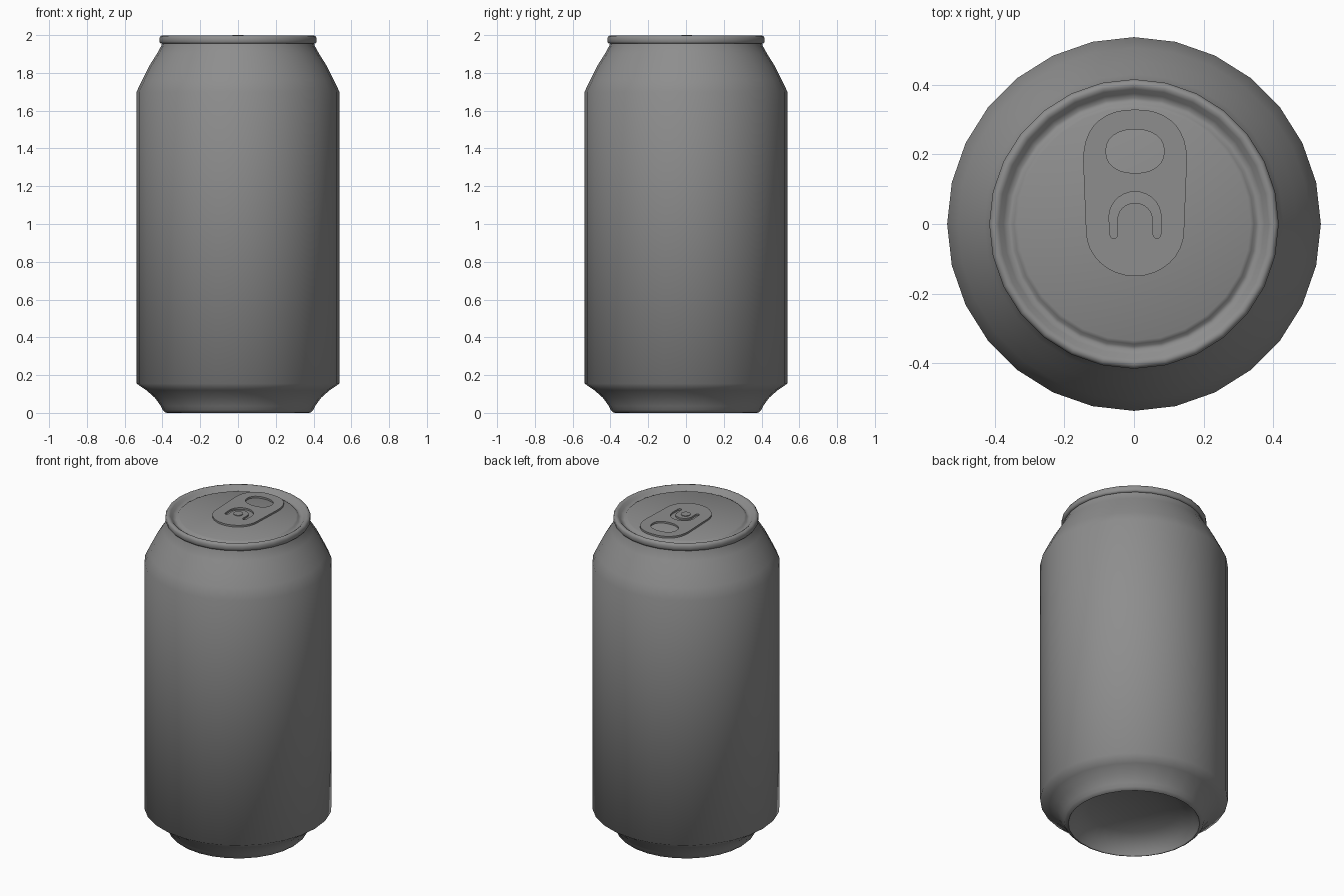
import bpy, bmesh
from math import sin, cos, pi, radians, copysign

if "Cube" in bpy.data.objects:
    bpy.data.objects.remove(bpy.data.objects["Cube"])

SIDES = 28

# Dark grey metal
metal = bpy.data.materials.new("dark_metal")
metal.diffuse_color = (0.27, 0.27, 0.27, 1)
metal.use_nodes = True
metal.node_tree.nodes["Principled BSDF"].inputs["Base Color"].default_value = metal.diffuse_color


def select(obj):
    bpy.ops.object.select_all(action='DESELECT')
    obj.select_set(True)
    bpy.context.view_layer.objects.active = obj


def finish(obj, angle=35):
    obj.data.materials.append(metal)
    select(obj)
    bpy.ops.object.shade_smooth_by_angle(angle=radians(angle))


def lathe(name, profile, sides=SIDES, center=(0, 0), angle=35):
    """Revolve (radius, z) points about z; radius 0 closes to a single point."""
    bm = bmesh.new()
    rings = []
    for r, z in profile:
        n = sides if r > 0 else 1
        rings.append([bm.verts.new((center[0] + r * sin(2 * pi * i / sides),
                                    center[1] + r * cos(2 * pi * i / sides), z))
                      for i in range(n)])
    for a, b in zip(rings, rings[1:]):
        for i in range(sides):
            j = (i + 1) % sides
            quad = [a[i % len(a)], a[j % len(a)], b[j % len(b)], b[i % len(b)]]
            bm.faces.new(list(dict.fromkeys(quad)))
    bmesh.ops.recalc_face_normals(bm, faces=bm.faces)
    mesh = bpy.data.meshes.new(name)
    bm.to_mesh(mesh)
    bm.free()
    obj = bpy.data.objects.new(name, mesh)
    bpy.context.collection.objects.link(obj)
    finish(obj, angle)


def plate(name, outlines, z, half_thickness):
    """Flat plate from closed 2D outlines; inner outlines become holes."""
    curve = bpy.data.curves.new(name, 'CURVE')
    curve.dimensions = '2D'
    curve.fill_mode = 'BOTH'
    curve.extrude = half_thickness
    for pts in outlines:
        s = curve.splines.new('POLY')
        s.points.add(len(pts) - 1)
        for p, (x, y) in zip(s.points, pts):
            p.co = (x, y, 0, 1)
        s.use_cyclic_u = True
    obj = bpy.data.objects.new(name, curve)
    obj.location.z = z
    bpy.context.collection.objects.link(obj)
    select(obj)
    bpy.ops.object.convert(target='MESH')
    finish(bpy.context.object)


def arc(cx, cy, rx, ry, a0, a1, n, power=1.0):
    """Points on an ellipse arc; power below 1 squares off the corners."""
    pts = []
    for i in range(n + 1):
        a = radians(a0 + (a1 - a0) * i / n)
        c, s = cos(a), sin(a)
        pts.append((cx + rx * copysign(abs(c) ** power, c),
                    cy + ry * copysign(abs(s) ** power, s)))
    return pts


# Can body: domed base, foot, wall and neck
dome = [(0.37 * sin(radians(a)), 0.01 + 0.12 * cos(radians(a)))
        for a in (0, 22, 45, 68, 90)]
lathe("can_body", dome + [
    (0.376, 0.0), (0.385, 0.003), (0.398, 0.015), (0.408, 0.036), (0.44, 0.08),
    (0.485, 0.12), (0.537, 0.155), (0.537, 1.70), (0.506, 1.765),
    (0.468, 1.84), (0.43, 1.90), (0.405, 1.945), (0.402, 1.965)], angle=65)

# Lid: rolled rim, inward slope, shallow groove and flat panel
lathe("lid", [
    (0.400, 1.955), (0.410, 1.955), (0.416, 1.965), (0.416, 1.985),
    (0.409, 1.996), (0.398, 1.998), (0.388, 1.992), (0.375, 1.978),
    (0.362, 1.97), (0.352, 1.972), (0.345, 1.98), (0.335, 1.985),
    (0.0, 1.985)], angle=60)

# Pull tab with a finger hole and a U-shaped slot
outline = (arc(0.003, 0.18, 0.149, 0.149, 0, 180, 18, 0.85)
           + arc(0.003, -0.02, 0.141, 0.13, 180, 360, 16))
finger_hole = arc(0.003, 0.209, 0.084, 0.063, 0, 345, 23, 0.9)
slot = (arc(0.003, 0.02, 0.075, 0.073, 0, 180, 14)
        + arc(-0.058, -0.03, 0.011, 0.012, 180, 360, 6)
        + arc(0.003, 0.012, 0.051, 0.049, 180, 0, 12)
        + arc(0.066, -0.03, 0.011, 0.012, 180, 360, 6))
plate("pull_tab", [outline, finger_hole, slot], 1.99, 0.006)

# Rivet holding the tab
lathe("rivet", [(0.028, 1.984), (0.028, 2.0), (0.0, 2.0)], 16, (0.0, 0.004))
